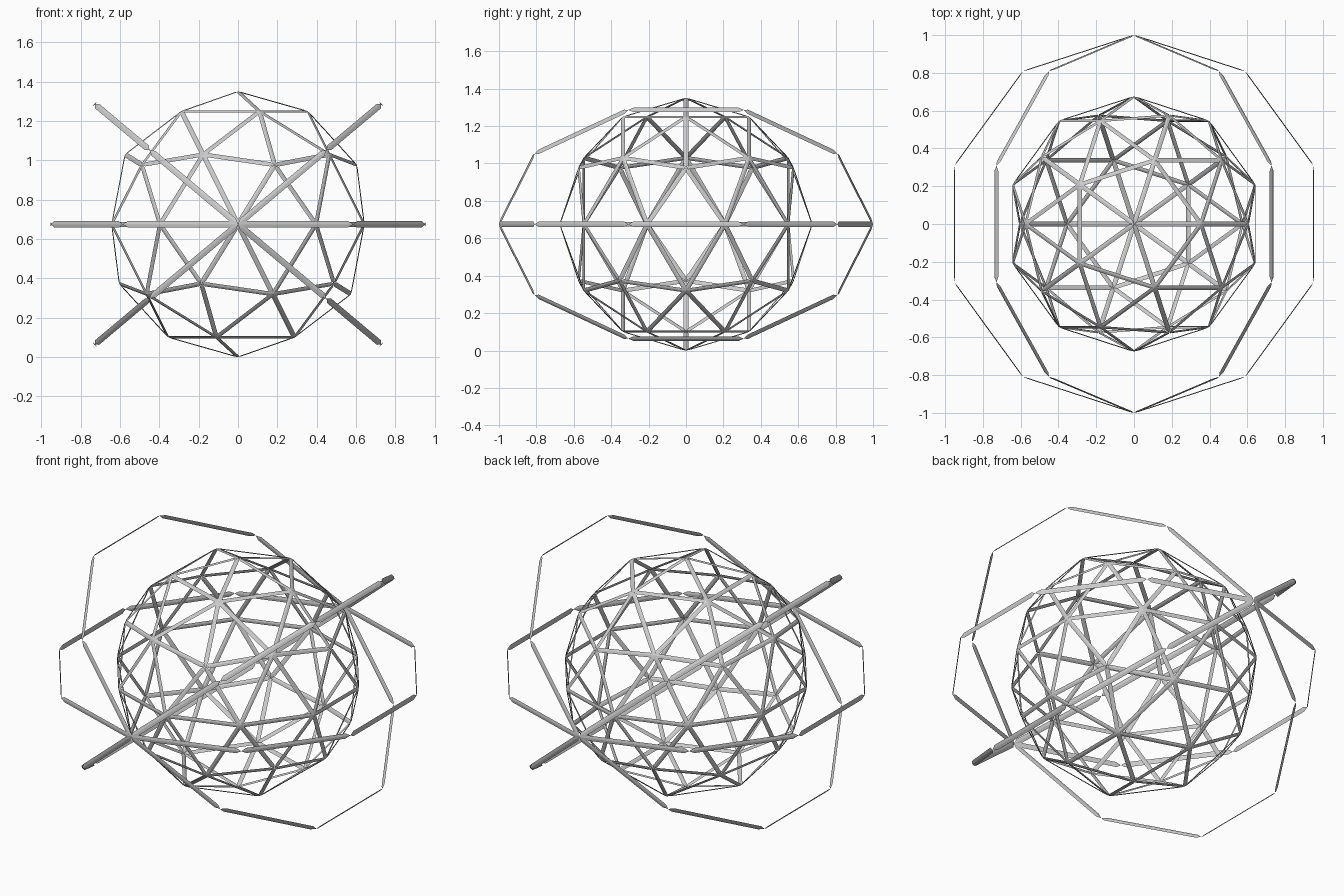
import bpy, bmesh
from math import sin, cos, pi, radians
from mathutils import Vector

if "Cube" in bpy.data.objects:
    bpy.data.objects.remove(bpy.data.objects["Cube"])

CENTRE = Vector((0, 0, 0.675))


def add_strut(bm, a, b, half_w, half_t, taper):
    """Flat diamond-section strut from a to b with pointed ends, lying tangent to the centre."""
    d = (b - a).normalized()
    n = ((a + b) / 2).normalized()
    side = d.cross(n).normalized()
    section = [side * half_w, n * half_t, -side * half_w, -n * half_t]
    tip_a, tip_b = bm.verts.new(a + CENTRE), bm.verts.new(b + CENTRE)
    ra = [bm.verts.new(CENTRE + a + d * taper + s) for s in section]
    rb = [bm.verts.new(CENTRE + b - d * taper + s) for s in section]
    for i in range(4):
        j = (i + 1) % 4
        bm.faces.new((ra[i], ra[j], rb[j], rb[i]))
        bm.faces.new((tip_a, ra[j], ra[i]))
        bm.faces.new((tip_b, rb[i], rb[j]))


def build(name, segments, half_w, half_t, taper):
    bm = bmesh.new()
    for a, b in segments:
        add_strut(bm, a, b, half_w, half_t, taper)
    bmesh.ops.recalc_face_normals(bm, faces=bm.faces)
    mesh = bpy.data.meshes.new(name)
    bm.to_mesh(mesh)
    bm.free()
    ob = bpy.data.objects.new(name, mesh)
    bpy.context.collection.objects.link(ob)
    return ob


# geodesic cage: one strut per edge of a twice divided icosphere
ico = bmesh.new()
bmesh.ops.create_icosphere(ico, subdivisions=2, radius=0.675)
edges = [(e.verts[0].co.copy(), e.verts[1].co.copy()) for e in ico.edges]
ico.free()
build("geodesic_cage", edges, 0.0125, 0.0025, 0.022)

# three ten-sided orbit rings sharing the y axis, tilted about it
for name, tilt in (("level_ring", 0), ("right_raised_ring", 40), ("left_raised_ring", -40)):
    t = radians(tilt)
    pts = []
    for i in range(10):
        ang = 2 * pi * i / 10
        x, y = sin(ang), cos(ang)
        pts.append(Vector((x * cos(t), y, x * sin(t))))
    build(name, [(pts[i], pts[(i + 1) % 10]) for i in range(10)], 0.0155, 0.0025, 0.028)
